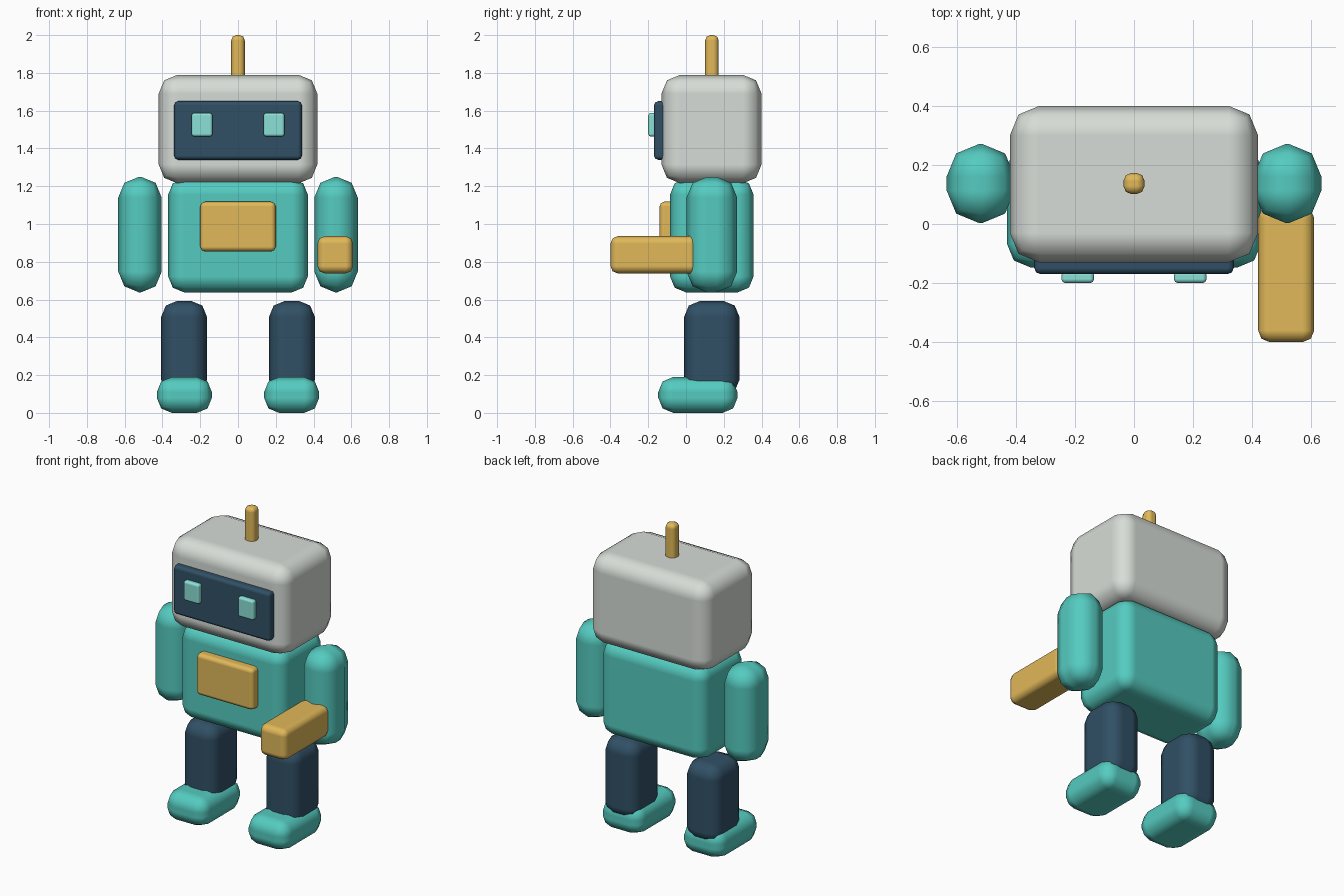
import bpy

if "Cube" in bpy.data.objects:
    bpy.data.objects.remove(bpy.data.objects["Cube"])


def make_mat(name, r, g, b):
    mat = bpy.data.materials.new(name)
    mat.diffuse_color = (r, g, b, 1)
    mat.use_nodes = True
    mat.node_tree.nodes["Principled BSDF"].inputs["Base Color"].default_value = mat.diffuse_color
    return mat


TEAL = make_mat("teal", 0.09, 0.60, 0.53)
NAVY = make_mat("navy", 0.03, 0.08, 0.13)
GOLD = make_mat("gold", 0.75, 0.48, 0.10)
PALE = make_mat("pale_grey", 0.68, 0.72, 0.68)
AQUA = make_mat("aqua", 0.26, 0.75, 0.68)


def block(name, x, y, z, bevel, mat):
    """Rounded box from (min, max) ranges on each axis."""
    ranges = (x, y, z)
    bpy.ops.mesh.primitive_cube_add(size=1, location=[(a + b) / 2 for a, b in ranges])
    ob = bpy.context.object
    ob.name = name
    ob.scale = [b - a for a, b in ranges]
    bpy.ops.object.transform_apply(location=False, rotation=False, scale=True)
    bpy.ops.object.shade_smooth()
    mod = ob.modifiers.new("rounding", 'BEVEL')
    mod.width = bevel
    mod.segments = 2
    mod.limit_method = 'NONE'
    mod.harden_normals = True
    ob.data.materials.append(mat)
    return ob


def pair(name, x, y, z, bevel, mat):
    """The same block on both sides of x = 0."""
    block("right_" + name, x, y, z, bevel, mat)
    block("left_" + name, (-x[1], -x[0]), y, z, bevel, mat)


# Head, face and antenna
block("head", (-0.42, 0.42), (-0.13, 0.40), (1.215, 1.79), 0.10, PALE)
block("face_screen", (-0.338, 0.338), (-0.17, -0.10), (1.34, 1.65), 0.022, NAVY)
pair("eye", (0.135, 0.246), (-0.20, -0.16), (1.463, 1.588), 0.014, AQUA)
block("antenna", (-0.036, 0.036), (0.101, 0.173), (1.74, 2.0), 0.028, GOLD)

# Torso and chest panel
block("torso", (-0.37, 0.37), (-0.085, 0.358), (0.638, 1.24), 0.085, TEAL)
block("chest_panel", (-0.20, 0.20), (-0.14, -0.06), (0.855, 1.118), 0.025, GOLD)

# Arms, with one forearm reaching forward
pair("arm", (0.404, 0.634), (0.003, 0.271), (0.638, 1.25), 0.11, TEAL)
block("forearm", (0.42, 0.61), (-0.40, 0.06), (0.738, 0.936), 0.04, GOLD)

# Legs and feet
pair("leg", (0.164, 0.407), (-0.01, 0.283), (0.09, 0.593), 0.085, NAVY)
pair("foot", (0.138, 0.43), (-0.147, 0.273), (0.0, 0.19), 0.08, TEAL)
